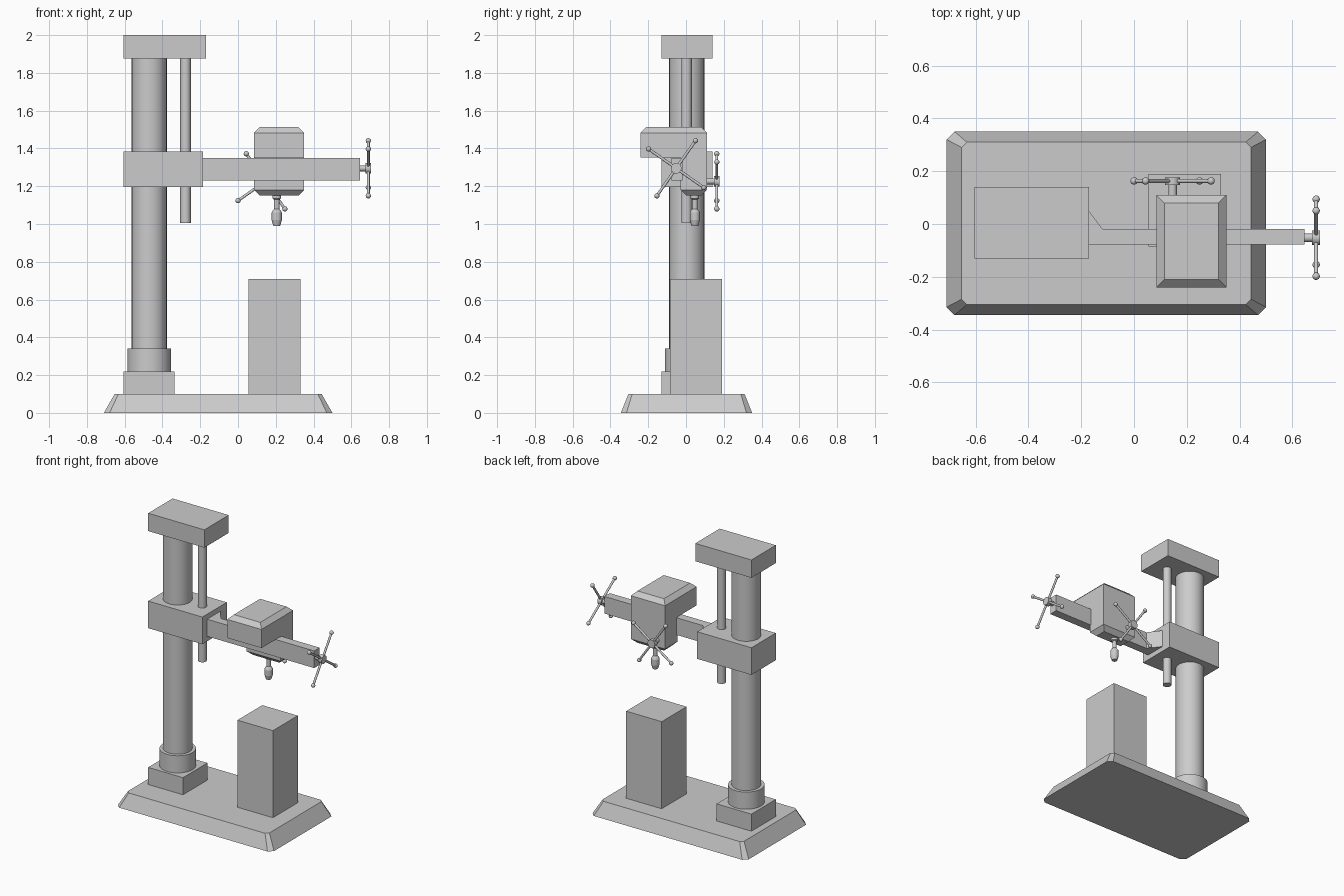
import bpy, bmesh
from math import radians
from mathutils import Matrix, Vector

if "Cube" in bpy.data.objects:
    bpy.data.objects.remove(bpy.data.objects["Cube"])

grey = bpy.data.materials.new("machine grey")
grey.use_nodes = True
grey.diffuse_color = (0.6, 0.6, 0.6, 1)
grey.node_tree.nodes["Principled BSDF"].inputs["Base Color"].default_value = grey.diffuse_color


def finish(name, bm, smooth=False):
    bmesh.ops.recalc_face_normals(bm, faces=bm.faces)
    mesh = bpy.data.meshes.new(name)
    bm.to_mesh(mesh)
    bm.free()
    mesh.materials.append(grey)
    obj = bpy.data.objects.new(name, mesh)
    bpy.context.collection.objects.link(obj)
    if smooth:
        bpy.ops.object.select_all(action="DESELECT")
        obj.select_set(True)
        bpy.context.view_layer.objects.active = obj
        bpy.ops.object.shade_smooth_by_angle(angle=radians(35))
    return obj


def loft(bm, rings):
    """Skin a stack of rings and cap both ends."""
    loops = [[bm.verts.new(p) for p in ring] for ring in rings]
    for a, b in zip(loops, loops[1:]):
        for i in range(len(a)):
            j = (i + 1) % len(a)
            bm.faces.new((a[i], a[j], b[j], b[i]))
    bm.faces.new(loops[0])
    bm.faces.new(loops[-1])


def box(name, x0, x1, y0, y1, z0, z1):
    corners = [(x0, y0), (x1, y0), (x1, y1), (x0, y1)]
    bm = bmesh.new()
    loft(bm, [[(x, y, z) for x, y in corners] for z in (z0, z1)])
    return finish(name, bm)


def rod(bm, start, end, r0, r1=None, sides=32):
    """Add a round bar or cone between two points."""
    start, end = Vector(start), Vector(end)
    axis = end - start
    turn = axis.to_track_quat("Z", "Y").to_matrix().to_4x4()
    bmesh.ops.create_cone(bm, cap_ends=True, segments=sides, radius1=r0,
                          radius2=r0 if r1 is None else r1, depth=axis.length,
                          matrix=Matrix.Translation((start + end) / 2) @ turn)


def pillar(name, x, y, z0, z1, r):
    bm = bmesh.new()
    rod(bm, (x, y, z0), (x, y, z1), r)
    return finish(name, bm, True)


def clipped(x0, x1, y0, y1, z, c):
    """Rectangle outline with cut corners."""
    return [(x0 + c, y0, z), (x1 - c, y0, z), (x1, y0 + c, z), (x1, y1 - c, z),
            (x1 - c, y1, z), (x0 + c, y1, z), (x0, y1 - c, z), (x0, y0 + c, z)]


# Sloping base plate
bm = bmesh.new()
loft(bm, [clipped(-0.71, 0.50, -0.345, 0.35, 0, 0.03),
          clipped(-0.653, 0.443, -0.305, 0.31, 0.10, 0.02)])
finish("base_plate", bm)

# Column with its foot, collar, cap and lifting screw
box("column_foot", -0.605, -0.335, -0.13, 0.14, 0.10, 0.22)
pillar("column_collar", -0.47, 0.004, 0.22, 0.34, 0.116)
pillar("column", -0.47, 0.004, 0.34, 1.88, 0.093)
box("column_cap", -0.605, -0.17, -0.13, 0.14, 1.875, 2.0)
pillar("lifting_screw", -0.278, 0.003, 1.005, 1.88, 0.028)
box("sliding_sleeve", -0.605, -0.185, -0.13, 0.14, 1.195, 1.385)
box("work_block", 0.055, 0.33, -0.085, 0.19, 0.10, 0.71)

# Radial arm, flared where it meets the sleeve
plan = [(-0.19, -0.078), (0.645, -0.078), (0.645, -0.018), (-0.12, -0.018), (-0.19, 0.075)]
bm = bmesh.new()
loft(bm, [[(x, y, z) for x, y in plan] for z in (1.23, 1.35)])
finish("radial_arm", bm)

# Drill head: stepped side profile with bevelled top and bottom
top, bottom = 1.513, 1.15
side = [(-0.24, 1.353), (-0.028, 1.353), (-0.028, bottom),
        (0.11, bottom), (0.11, top), (-0.24, top)]
bm = bmesh.new()
loft(bm, [[(x, y, z) for y, z in side] for x in (0.085, 0.35)])
rims = [e for e in bm.edges
        if any(all(abs(v.co.z - h) < 1e-4 for v in e.verts) for h in (top, bottom))]
bmesh.ops.bevel(bm, geom=rims, offset=0.03, segments=1, affect="EDGES")
finish("drill_head", bm)

# Spindle and chuck
bm = bmesh.new()
profile = [(1.16, 0.023), (1.135, 0.023), (1.13, 0.014), (1.08, 0.014), (1.07, 0.022),
           (1.06, 0.027), (1.02, 0.027), (0.99, 0.018)]
for (za, ra), (zb, rb) in zip(profile, profile[1:]):
    rod(bm, (0.205, 0.047, za), (0.205, 0.047, zb), ra, rb, 24)
finish("spindle_chuck", bm, True)


def handwheel(name, origin, cols, reach):
    """Hub, four spokes and ball knobs; local z points away from the machine."""
    bm = bmesh.new()
    rod(bm, (0, 0, -0.01), (0, 0, reach), 0.016, sides=24)
    rod(bm, (0, 0, reach - 0.015), (0, 0, reach + 0.014), 0.028, sides=24)
    for k in range(4):
        spin = Matrix.Rotation(radians(55 + 90 * k), 3, "Z")
        tip = spin @ Vector((0.178, 0, 0)) + Vector((0, 0, reach))
        rod(bm, (0, 0, reach), tip, 0.0075, sides=16)
        bmesh.ops.create_uvsphere(bm, u_segments=16, v_segments=10, radius=0.014,
                                  matrix=Matrix.Translation(tip))
    frame = Matrix(cols).transposed().to_4x4()
    bm.transform(Matrix.Translation(origin) @ frame)
    return finish(name, bm, True)


X, Y, Z = (1, 0, 0), (0, 1, 0), (0, 0, 1)
handwheel("arm_handwheel", (0.645, -0.052, 1.295), (Y, Z, X), 0.045)
handwheel("feed_handwheel", (0.146, 0.11, 1.226), (Z, X, Y), 0.053)
